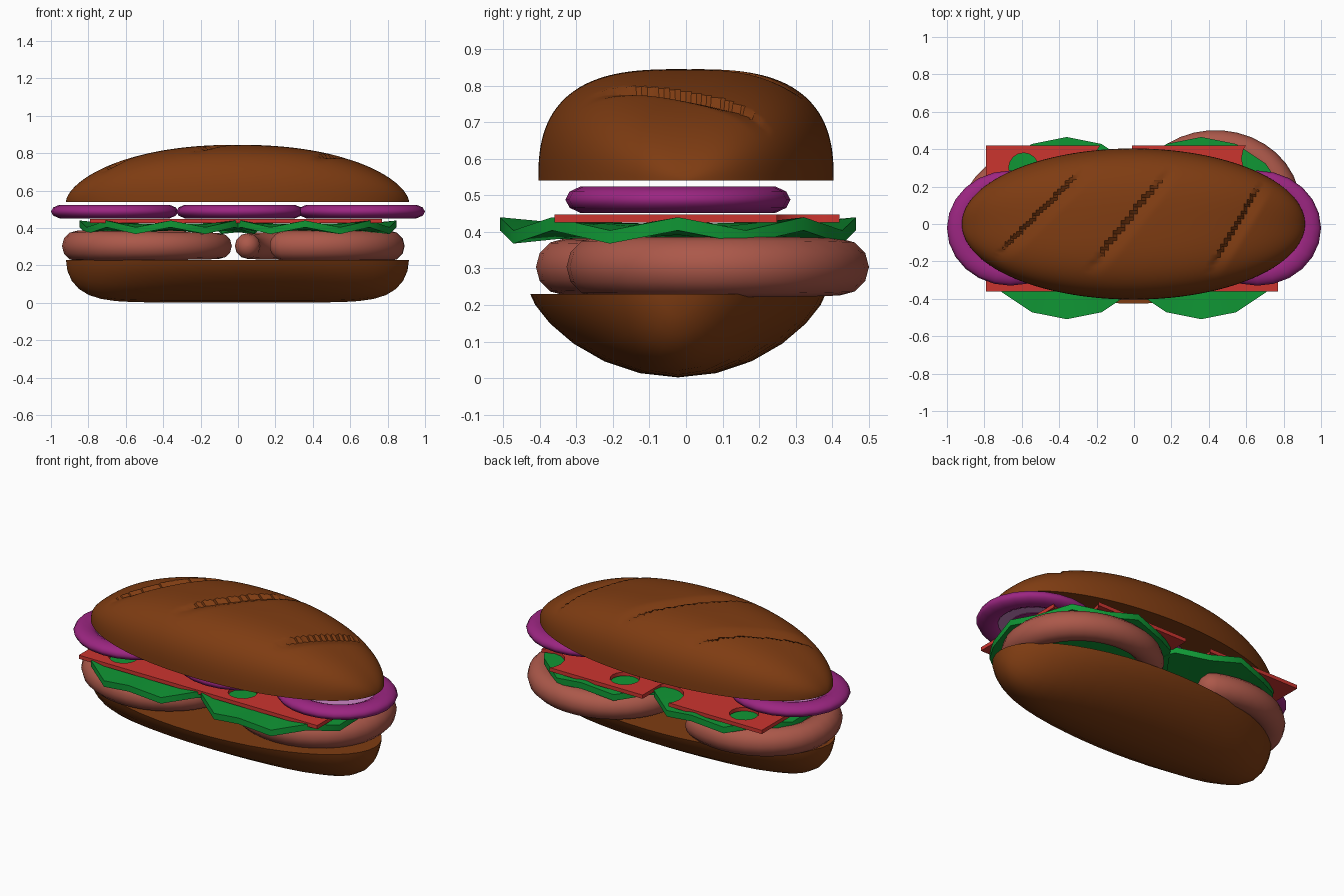
import bpy, bmesh, math
from mathutils import Vector

if "Cube" in bpy.data.objects:
    bpy.data.objects.remove(bpy.data.objects["Cube"])


def material(name, rgb):
    m = bpy.data.materials.new(name)
    m.diffuse_color = (*rgb, 1)
    m.use_nodes = True
    m.node_tree.nodes["Principled BSDF"].inputs["Base Color"].default_value = m.diffuse_color
    return m


CRUST = material("brown crust", (0.21, 0.045, 0.006))
CRUMB = material("orange crumb", (0.52, 0.12, 0.005))
PRAWN = material("prawn pink", (0.41, 0.098, 0.068))
GREEN = material("leaf green", (0.005, 0.31, 0.035))
RED = material("red slice", (0.60, 0.035, 0.028))
PURPLE = material("onion purple", (0.33, 0.019, 0.22))
PALE = material("onion pale", (0.60, 0.24, 0.56))


def finish(obj, name, mats, angle=35):
    obj.name = name
    obj.data.materials.clear()
    for m in mats:
        obj.data.materials.append(m)
    bpy.ops.object.select_all(action='DESELECT')
    obj.select_set(True)
    bpy.context.view_layer.objects.active = obj
    bpy.ops.object.shade_smooth_by_angle(angle=math.radians(angle))
    return obj


def from_bmesh(bm, name, mats, angle=35):
    bmesh.ops.remove_doubles(bm, verts=bm.verts, dist=0.0004)
    bmesh.ops.recalc_face_normals(bm, faces=bm.faces)
    me = bpy.data.meshes.new(name)
    bm.to_mesh(me)
    bm.free()
    obj = bpy.data.objects.new(name, me)
    bpy.context.collection.objects.link(obj)
    return finish(obj, name, mats, angle)


# Slanted scores in the crust: start and end points seen from above
SCORES = [((-0.72, -0.20), (-0.22, 0.30)), ((-0.23, -0.28), (0.23, 0.30)),
          ((0.42, -0.28), (0.72, 0.22))]


def score_depth(x, y):
    for a, b in SCORES:
        a, d = Vector(a), Vector(b) - Vector(a)
        p = Vector((x, y)) - a
        t = p.dot(d) / d.length_squared
        s = (d.x * p.y - d.y * p.x) / d.length + 0.035
        if 0 < t < 1 and 0 < s < 0.07:
            return 0.026 * (s / 0.07) * min(1, 5 * t * (1 - t))
    return 0


def bun(name, cy, z0, height, along, across, nx, nu, scored):
    """Half loaf with an elliptical flat cut face at z0."""
    bm = bmesh.new()
    rows = []
    for i in range(nx + 1):
        a = math.sin(math.pi * (i / nx - 0.5))
        width = 0.404 * math.sqrt(max(0, 1 - a * a))
        row = []
        for j in range(nu + 1):
            u = math.sin(math.pi * (j / nu - 0.5))
            x, y = 0.917 * a - 0.003, width * u
            z = height * along(abs(a)) * across(abs(u))
            if scored and abs(u) < 0.93:
                z -= score_depth(x, y)
            row.append(bm.verts.new((x, y + cy, z0 + z)))
        rows.append(row)
    for r, s in zip(rows, rows[1:]):
        for j in range(nu):
            bm.faces.new((r[j], s[j], s[j + 1], r[j + 1]))
        bm.faces.new((r[0], r[nu], s[nu], s[0])).material_index = 1
    return from_bmesh(bm, name, [CRUST, CRUMB])


def fall(p, e):
    return lambda a: max(0, 1 - a ** p) ** e


bun("bottom_bun", -0.022, 0.23, -0.228, fall(8, 0.5), fall(2, 0.75), 24, 12, False)
bun("top_bun", 0.0, 0.54, 0.305, fall(2.2, 0.6), fall(3, 0.38), 130, 70, True)


def prawn(name, turn):
    """Curled tube, fat at the front end and thinner at the tail."""
    bm = bmesh.new()
    stations, sides, rings = 30, 12, []
    path = []
    for i in range(stations + 1):
        t = i / stations
        ang = math.radians(-118 + 303 * t)
        path.append((0.43 + 0.38 * math.cos(ang), 0.09 + 0.335 * math.sin(ang),
                     0.082 - 0.014 * max(0, (t - 0.5) * 2)))
    # rounded caps beyond both ends
    def cap(p, q):
        d = Vector((p[0] - q[0], p[1] - q[1])).normalized()
        return [(p[0] + d.x * p[2] * math.sin(k), p[1] + d.y * p[2] * math.sin(k),
                 p[2] * math.cos(k) + 0.001) for k in (0.5, 1.0, 1.35, 1.57)]
    path = cap(path[0], path[1])[::-1] + path + cap(path[-1], path[-2])
    for i, (x, y, r) in enumerate(path):
        p, q = path[max(0, i - 1)], path[min(len(path) - 1, i + 1)]
        d = Vector((q[0] - p[0], q[1] - p[1])).normalized()
        ring = []
        for k in range(sides):
            c = 2 * math.pi * k / sides
            px, py = x - d.y * r * math.cos(c), y + d.x * r * math.cos(c)
            if turn:
                px, py = -0.05 - px, 0.09 - py
            ring.append(bm.verts.new((px, py, 0.304 + r * math.sin(c))))
        rings.append(ring)
    for a, b in zip(rings, rings[1:]):
        for k in range(sides):
            m = (k + 1) % sides
            bm.faces.new((a[k], a[m], b[m], b[k]))
    bm.faces.new(rings[0])
    bm.faces.new(rings[-1])
    from_bmesh(bm, name, [PRAWN], 60)


prawn("right_prawn", False)
prawn("left_prawn", True)


def lettuce(name, cx):
    """Sixteen-sided leaf with a ruffled rim."""
    bm = bmesh.new()
    n, layers = 16, []
    for half in (0.018, -0.018):
        rings = []
        for r, wave in ((0.15, 0), (0.36, 0.006), (0.487, 0.018)):
            rings.append([bm.verts.new((
                cx + r * math.cos(2 * math.pi * k / n),
                -0.022 + r * math.sin(2 * math.pi * k / n),
                0.404 + half + wave * (-1) ** k)) for k in range(n)])
        bm.faces.new(rings[0])
        layers.append(rings)
        for a, b in zip(rings, rings[1:]):
            for k in range(n):
                m = (k + 1) % n
                bm.faces.new((a[k], a[m], b[m], b[k]))
    a, b = layers[0][-1], layers[1][-1]
    for k in range(n):
        m = (k + 1) % n
        bm.faces.new((a[k], a[m], b[m], b[k]))
    from_bmesh(bm, name, [GREEN], 40)


lettuce("left_lettuce", -0.36)
lettuce("right_lettuce", 0.36)


def slice_with_holes(name, cx, cy=0.03):
    bpy.ops.mesh.primitive_cube_add(size=1, location=(cx, cy, 0.437))
    plate = bpy.context.object
    plate.scale = (0.78, 0.78, 0.022)
    bpy.ops.object.transform_apply(location=True, scale=True)
    # two round holes and one bitten corner
    for hx, hy, r in ((-0.19, 0.27, 0.08), (-0.18, -0.27, 0.08), (0.32, 0.32, 0.125)):
        bpy.ops.mesh.primitive_cylinder_add(vertices=16, radius=r, depth=0.2,
                                            location=(cx + hx, cy + hy, 0.437))
        cutter = bpy.context.object
        cutter.hide_render = True
        mod = plate.modifiers.new("hole", 'BOOLEAN')
        mod.operation = 'DIFFERENCE'
        mod.object = cutter
        bpy.context.view_layer.objects.active = plate
        bpy.ops.object.modifier_apply(modifier=mod.name)
        bpy.data.objects.remove(cutter)
    finish(plate, name, [RED])


slice_with_holes("left_slice", -0.40)
slice_with_holes("right_slice", 0.38)

# Three onion slices: purple outer ring, pale flesh, purple heart
for side, cx in (("left", -0.66), ("middle", 0.01), ("right", 0.66)):
    loc = (cx, -0.022, 0.488)
    bpy.ops.mesh.primitive_torus_add(major_segments=24, minor_segments=10,
                                     major_radius=0.275, minor_radius=0.065, location=loc)
    ring = bpy.context.object
    ring.scale = (1, 0.905, 0.58)
    finish(ring, side + "_onion_ring", [PURPLE], 60)
    for part, r, h, mat in (("flesh", 0.26, 0.03, PALE), ("heart", 0.15, 0.036, PURPLE)):
        bpy.ops.mesh.primitive_cylinder_add(vertices=24, radius=r, depth=h, location=loc)
        disc = bpy.context.object
        disc.scale = (1, 0.905, 1)
        finish(disc, side + "_onion_" + part, [mat])
